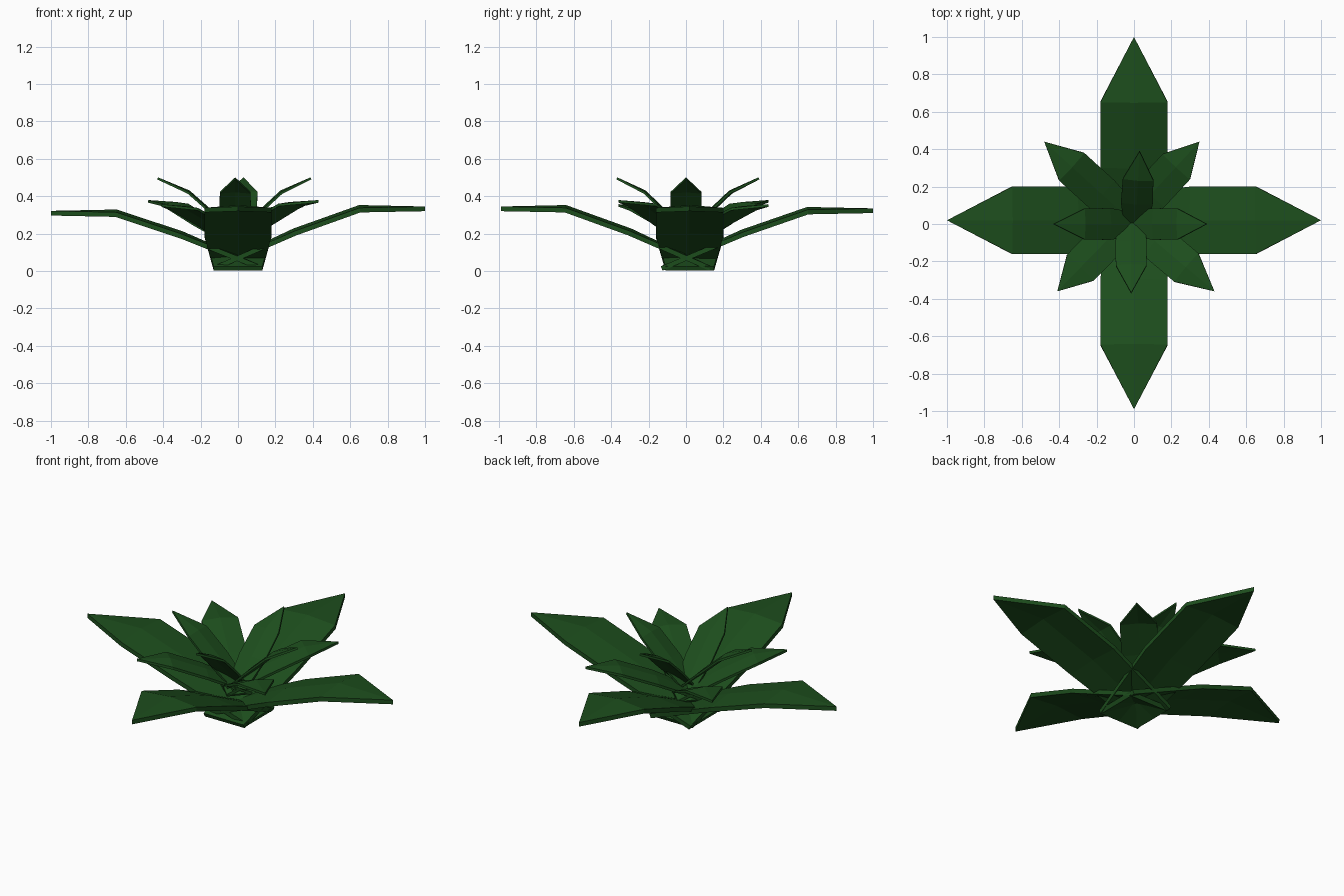
import bpy, bmesh
from mathutils import Vector

if "Cube" in bpy.data.objects:
    bpy.data.objects.remove(bpy.data.objects["Cube"])

green = bpy.data.materials.new("leaf_green")
green.diffuse_color = (0.012, 0.075, 0.012, 1)
green.use_nodes = True
green.node_tree.nodes["Principled BSDF"].inputs["Base Color"].default_value = green.diffuse_color


def leaf(name, root, direction, stations, thick, droop):
    """Thick folded leaf. stations: (distance, height, half width) from root to tip."""
    d = Vector((direction[0], direction[1], 0)).normalized()
    side = Vector((-d.y, d.x, 0))
    o = Vector((root[0], root[1], 0))
    up = Vector((0, 0, 1))
    bm = bmesh.new()
    rows = []
    for i, (r, z, w) in enumerate(stations):
        # thickness runs perpendicular to the midrib
        a, b = stations[max(i - 1, 0)], stations[min(i + 1, len(stations) - 1)]
        t = (d * (b[0] - a[0]) + up * (b[1] - a[1])).normalized()
        n = side.cross(t) * -1
        if n.z < 0:
            n = -n
        p = o + d * r + up * z
        offs = [(-w, -droop), (0, 0), (w, -droop)] if w else [(0, 0)]
        if i == 0:
            offs = [(x, 0) for x, _ in offs]
        low = [bm.verts.new(p + side * x + n * (y - thick / 2)) for x, y in offs]
        top = [bm.verts.new(p + side * x + n * (y + thick / 2)) for x, y in offs]
        rows.append(low + top[::-1])
    for a, b in zip(rows, rows[1:]):
        if len(b) == 6:
            for j in range(6):
                k = (j + 1) % 6
                bm.faces.new((a[j], a[k], b[k], b[j]))
        else:
            for j in (0, 1):
                bm.faces.new((a[j], a[j + 1], b[0]))
                bm.faces.new((a[j + 3], a[j + 4], b[1]))
            bm.faces.new((a[2], a[3], b[1], b[0]))
            bm.faces.new((a[5], a[0], b[0], b[1]))
    bm.faces.new(rows[0])
    bmesh.ops.recalc_face_normals(bm, faces=bm.faces)
    me = bpy.data.meshes.new(name)
    bm.to_mesh(me)
    bm.free()
    me.materials.append(green)
    ob = bpy.data.objects.new(name, me)
    bpy.context.collection.objects.link(ob)


# large outer leaves, roots overlapping past the centre
outer = [((0, 0.02), (1, 0), 1.0, 1.0), ((0, 0.02), (-1, 0), 1.0, 0.93),
         ((0, 0), (0, 1), 1.0, 0.97), ((0, 0), (0, -1), 0.99, 1.0)]
for i, (root, d, s, h) in enumerate(outer):
    leaf(f"outer_leaf_{i}", root, d,
         [(-0.13, 0.013, 0.13), (0.3 * s, 0.215 * h, 0.18), (0.65 * s, 0.34 * h, 0.18), (s, 0.332 * h, 0)],
         0.025, 0.015)

# middle leaves on the diagonals
centre = Vector((-0.03, 0.03))
for i, tip in enumerate([(0.35, 0.44), (-0.48, 0.44), (-0.41, -0.36), (0.43, -0.36)]):
    v = Vector(tip) - centre
    s = v.length
    tz = 0.372 if i % 2 else 0.35
    leaf(f"middle_leaf_{i}", centre, v,
         [(-0.07, 0.13, 0.07), (0.31 * s, 0.26, 0.10), (0.67 * s, tz - 0.01, 0.10), (s, tz, 0)],
         0.014, 0.01)

# small upright inner leaves
inner = [((0, 0), (0.39, 0)), ((-0.02, 0), (-0.41, 0)),
         ((0.01, 0.01), (0.02, 0.38)), ((-0.015, 0), (0, -0.37))]
for i, (root, d) in enumerate(inner):
    s = Vector(d).length / 0.39
    leaf(f"inner_leaf_{i}", root, d,
         [(-0.03, 0.17, 0.06), (0.1 * s, 0.305, 0.085), (0.23 * s, 0.425, 0.082), (0.39 * s, 0.495, 0)],
         0.012, 0.008)
